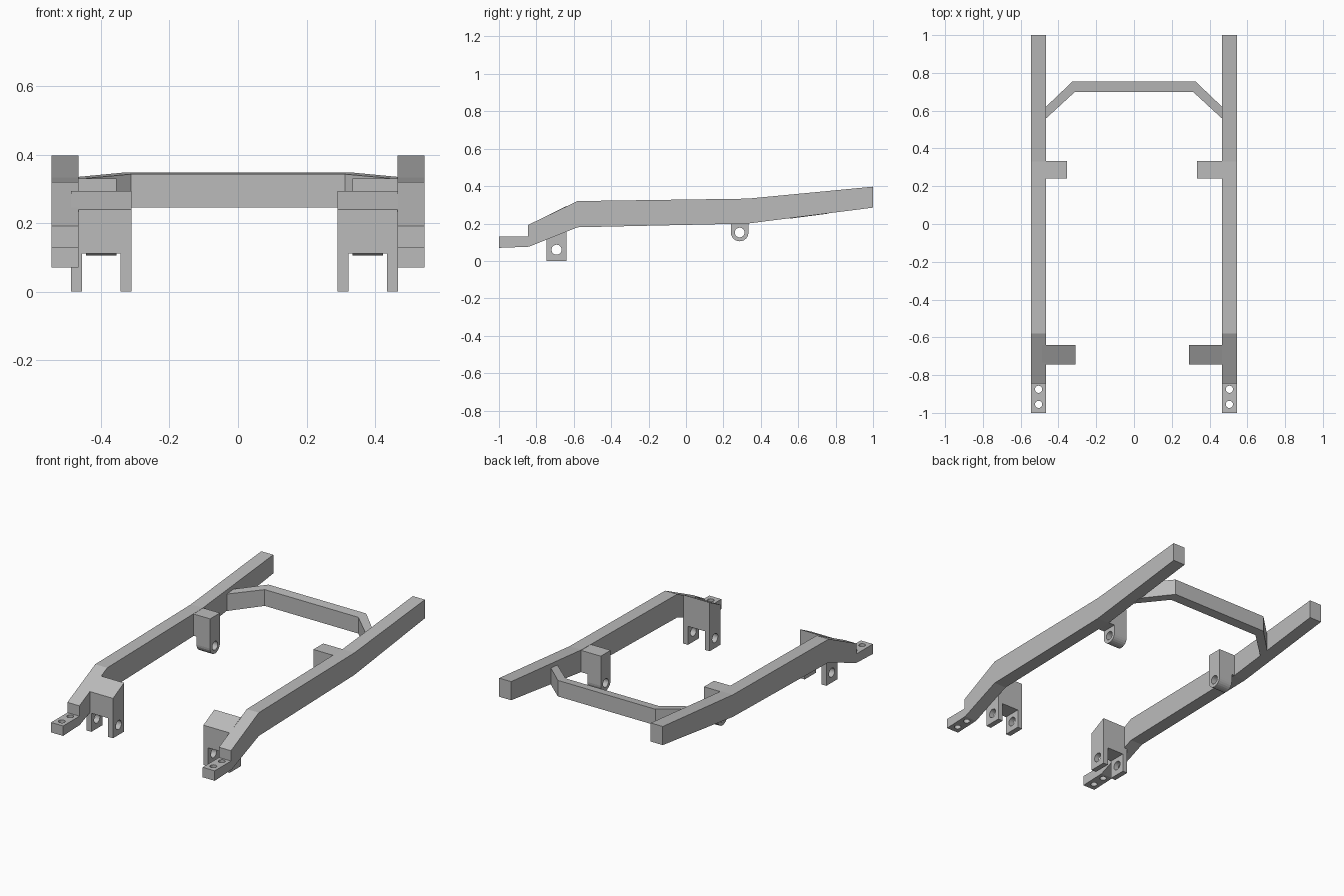
import bpy, bmesh, math
from mathutils import Vector

if "Cube" in bpy.data.objects:
    bpy.data.objects.remove(bpy.data.objects["Cube"], do_unlink=True)

steel = bpy.data.materials.new("plain grey steel")
steel.use_nodes = True
GREY = (0.5, 0.5, 0.5, 1)
steel.diffuse_color = GREY
steel.node_tree.nodes["Principled BSDF"].inputs["Base Color"].default_value = GREY


def prism(name, outline, axis, lo, hi, adjust=None):
    """Extrude a 2D outline along an axis; adjust may reshape the vertices."""
    def place(p, d):
        v = list(p)
        v.insert("xyz".index(axis), d)
        return Vector(v)
    bm = bmesh.new()
    rings = [[bm.verts.new(place(p, d)) for p in outline] for d in (lo, hi)]
    for ring in rings:
        bm.faces.new(ring)
    n = len(outline)
    for i in range(n):
        j = (i + 1) % n
        bm.faces.new((rings[0][i], rings[0][j], rings[1][j], rings[1][i]))
    if adjust:
        for v in bm.verts:
            adjust(v.co)
    bmesh.ops.recalc_face_normals(bm, faces=bm.faces)
    mesh = bpy.data.meshes.new(name)
    bm.to_mesh(mesh)
    bm.free()
    mesh.materials.append(steel)
    ob = bpy.data.objects.new(name, mesh)
    bpy.context.collection.objects.link(ob)
    return ob


def circle(cx, cy, r, n=24):
    return [(cx + r * math.cos(math.tau * i / n), cy + r * math.sin(math.tau * i / n))
            for i in range(n)]


def drill(ob, centre, r, axis, lo, hi):
    """Cut a round hole right through a part."""
    cutter = prism("hole_cutter", circle(*centre, r), axis, lo, hi)
    cutter.hide_render = True
    mod = ob.modifiers.new("hole", "BOOLEAN")
    mod.operation, mod.solver, mod.object = "DIFFERENCE", "EXACT", cutter
    deps = bpy.context.evaluated_depsgraph_get()
    mesh = bpy.data.meshes.new_from_object(ob.evaluated_get(deps))
    ob.modifiers.clear()
    ob.data = mesh
    bpy.data.objects.remove(cutter, do_unlink=True)


# Side profile of a rail, with the stepped mounting tab at the front
RAIL = [(-1, .07), (-1, .13), (-.845, .13), (-.845, .192), (-.58, .32), (.33, .333),
        (1, .397), (1, .285), (.33, .2), (-.58, .18), (-.84, .076)]


def follow_slope(co):
    # front bracket top runs up with the rail
    if co.z > .2:
        co.z = .24 + (co.y + .745) * .51


for side, s, centre in (("left", 1, .379), ("right", -1, -.399)):
    lo, hi = sorted((s * .465, s * .545))
    rail = prism(side + "_rail", RAIL, "x", lo, hi)
    for y in (-.955, -.875):
        drill(rail, (s * .505, y), .019, "z", 0, .18)

    # Forked front bracket with a cross hole through both legs
    w, inner = .088, .056
    fork = [(-w, 0), (-inner, 0), (-inner, .112), (inner, .112),
            (inner, 0), (w, 0), (w, .24), (-w, .24)]
    fork = [(centre + x, z) for x, z in fork]
    bracket = prism(side + "_front_bracket", fork, "y", -.745, -.64, follow_slope)
    drill(bracket, (-.692, .06), .027, "x", centre - .2, centre + .2)

    # Middle bracket: round-ended lug joined to the rail by a short block
    cy, cz, r = .287, .152, .047
    lug = [(cy + r * math.cos(a), cz + r * math.sin(a))
           for a in [math.pi * (1 + i / 12) for i in range(13)]]
    lug += [(cy + r, .331), (cy - r, .331)]
    mid = prism(side + "_middle_lug", lug, "x", centre - .045, centre + .045)
    drill(mid, (cy, cz), .026, "x", centre - .2, centre + .2)
    lo, hi = sorted((centre + s * .045, s * .467))
    prism(side + "_lug_block", [(cy - r, .2), (cy + r, .2), (cy + r, .331), (cy - r, .331)],
          "x", lo, hi)


def tilt(co):
    # top and bottom of the crossmember follow the rear rise of the rails
    co.z += (co.y - .7) * (.1 if co.z > .3 else .13)


# Bowed rear crossmember
half = [(.312, .7), (.47, .555), (.47, .617), (.325, .755)]
bow = half + [(-x, y) for x, y in reversed(half)]
prism("rear_crossmember", bow, "z", .245, .343, tilt)
